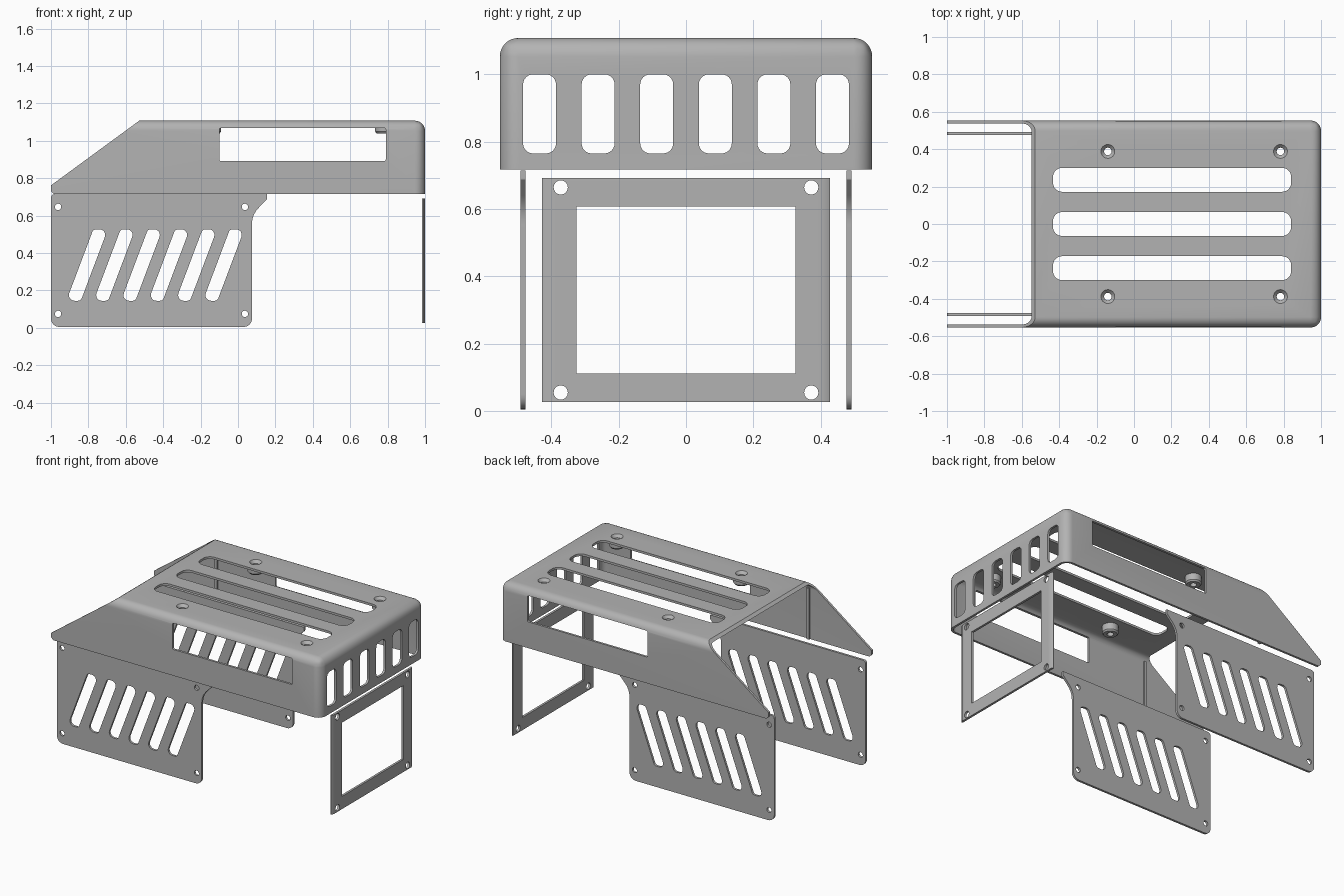
import bpy, bmesh, math
from mathutils import Matrix, Vector

old = bpy.data.objects.get("Cube")
if old:
    bpy.data.objects.remove(old, do_unlink=True)

grey = bpy.data.materials.new("metal grey")
grey.use_nodes = True
COLOR = (0.45, 0.45, 0.45, 1)
grey.diffuse_color = COLOR
grey.node_tree.nodes["Principled BSDF"].inputs["Base Color"].default_value = COLOR

T = 0.015            # sheet thickness
TOP, RIM = 1.108, 0.717
HALF = 0.553


def finish(bm, name):
    bmesh.ops.recalc_face_normals(bm, faces=bm.faces)
    mesh = bpy.data.meshes.new(name)
    bm.to_mesh(mesh)
    bm.free()
    ob = bpy.data.objects.new(name, mesh)
    bpy.context.collection.objects.link(ob)
    mesh.materials.append(grey)
    return ob


def rounded(points, radii, steps=6):
    """Round each corner of an outline with an arc."""
    out, n = [], len(points)
    radii = radii if isinstance(radii, (list, tuple)) else [radii] * n
    for i, r in enumerate(radii):
        p = Vector(points[i])
        if r == 0:
            out.append(p)
            continue
        a = (Vector(points[i - 1]) - p).normalized()
        b = (Vector(points[(i + 1) % n]) - p).normalized()
        half = a.angle(b) / 2
        c = p + (a + b).normalized() * r / math.sin(half)
        s = p + a * r / math.tan(half) - c
        e = p + b * r / math.tan(half) - c
        sweep = math.atan2(s.x * e.y - s.y * e.x, s.dot(e))
        for k in range(steps + 1):
            t = sweep * k / steps
            out.append(c + Vector((s.x * math.cos(t) - s.y * math.sin(t),
                                   s.x * math.sin(t) + s.y * math.cos(t))))
    return out


def rect(u0, u1, v0, v1, r=0):
    return rounded([(u0, v0), (u1, v0), (u1, v1), (u0, v1)], r)


def circle(u, v, r, n=32):
    return [(u + r * math.cos(2 * math.pi * k / n),
             v + r * math.sin(2 * math.pi * k / n)) for k in range(n)]


PLACE = {"x": lambda u, v, w: (w, u, v),
         "y": lambda u, v, w: (u, w, v),
         "z": lambda u, v, w: (u, v, w)}


def prism(bm, outline, axis, lo, hi):
    place = PLACE[axis]
    a = [bm.verts.new(place(u, v, lo)) for u, v in outline]
    b = [bm.verts.new(place(u, v, hi)) for u, v in outline]
    bm.faces.new(a)
    bm.faces.new(b[::-1])
    for i in range(len(a)):
        j = (i + 1) % len(a)
        bm.faces.new((a[i], b[i], b[j], a[j]))


def plate(name, outline, axis, lo, hi):
    bm = bmesh.new()
    prism(bm, outline, axis, lo, hi)
    return finish(bm, name)


def cut(ob, cutter):
    cutter.hide_render = True
    mod = ob.modifiers.new("cut", "BOOLEAN")
    mod.operation, mod.solver, mod.object = "DIFFERENCE", "EXACT", cutter
    bpy.context.view_layer.objects.active = ob
    bpy.ops.object.modifier_apply(modifier=mod.name)
    bpy.data.objects.remove(cutter, do_unlink=True)


def cut_outlines(ob, outlines, axis, lo, hi):
    bm = bmesh.new()
    for o in outlines:
        prism(bm, o, axis, lo, hi)
    cut(ob, finish(bm, "cutter"))


def soft_box(name, inset, radius):
    """Long rounded box, later trimmed to the hood shape."""
    bm = bmesh.new()
    h = HALF - inset
    prism(bm, rect(-1.4, 1 - inset, -h, h), "z", 0.4, TOP - inset)
    bmesh.ops.bevel(bm, geom=list(bm.edges), offset=radius, segments=8,
                    profile=0.5, affect="EDGES")
    return finish(bm, name)


# hood: hollow rounded sheet with a sloped open end
hood = soft_box("hood", 0, 0.055)
cut(hood, soft_box("hollow", T, 0.04))
trim = [(-2, 0.2), (1.5, 0.2), (1.5, RIM), (-0.985, RIM), (-1, 0.732),
        (-1, 0.762), (-0.528, TOP), (-0.528, 1.5), (-2, 1.5)]
cut_outlines(hood, [trim], "y", -1, 1)

# hood openings: roof slots, side windows, end vents, screw holes
SCREWS = [(x, y) for x in (-0.14, 0.783) for y in (-0.388, 0.388)]
cut_outlines(hood, [rect(-0.433, 0.84, y - 0.064, y + 0.064, 0.048)
                    for y in (-0.236, 0, 0.236)]
             + [circle(x, y, 0.037) for x, y in SCREWS], "z", 1, 1.3)
cut_outlines(hood, [rect(-0.1, 0.79, 0.893, 1.068, 0.008)], "y", -1, 1)
cut_outlines(hood, [rect(y - 0.049, y + 0.049, 0.765, 1, 0.03)
                    for y in [(k - 2.5) * 0.174 for k in range(6)]], "x", 0.9, 1.2)

# countersunk screw bosses under the roof
BOSS = [(0.037, TOP), (0.02, 1.09), (0.02, 1.04), (0.042, 1.04), (0.05, 1.05), (0.05, 1.095)]
bosses = []
for i, (x, y) in enumerate(SCREWS):
    bm = bmesh.new()
    n = 32
    rings = [[bm.verts.new((px, py, z)) for px, py in circle(x, y, r, n)] for r, z in BOSS]
    for k, ring in enumerate(rings):
        nxt = rings[(k + 1) % len(rings)]
        for j in range(n):
            m = (j + 1) % n
            bm.faces.new((ring[j], ring[m], nxt[m], nxt[j]))
    bosses.append(finish(bm, f"screw_boss_{i + 1}"))

# slim upright ribs inside the hood at the sloped end
ribs = []
for side, s in (("left", 1), ("right", -1)):
    lo, hi = sorted((s * (HALF - T - 0.012), s * (HALF - 0.005)))
    ribs.append(plate(f"hood_rib_{side}", rect(-0.545, -0.525, RIM, 1.06), "y", lo, hi))

# slotted side plates
OUTLINE = rounded([(-1, 0.005), (0.075, 0.005), (0.075, 0.605), (0.155, 0.688),
                   (0.155, 0.715), (-1, 0.715)], [0.045, 0.045, 0.12, 0.008, 0, 0.02])
MID, LEAN, W = 0.336, 0.072, 0.0385
SLOTS = []
for k in range(6):
    x = -0.807 + 0.146 * k
    SLOTS.append(rounded([(x - LEAN - W, 0.145), (x - LEAN + W, 0.145),
                          (x + LEAN + W, 0.527), (x + LEAN - W, 0.527)],
                         [0.03, 0.022, 0.03, 0.022]))
HOLES = [circle(x, z, 0.017) for x in (-0.962, 0.037) for z in (0.075, 0.647)]
sides = []
for side, s in (("left", 1), ("right", -1)):
    lo, hi = sorted((s * 0.477, s * 0.492))
    ob = plate(f"side_plate_{side}", OUTLINE, "y", lo, hi)
    cut_outlines(ob, SLOTS + HOLES, "y", lo - 0.1, hi + 0.1)
    sides.append(ob)

# end frame with chamfered upright edges
frame = plate("end_frame", [(0.985, -0.428), (0.992, -0.428), (1, -0.413),
                            (1, 0.413), (0.992, 0.428), (0.985, 0.428)], "z", 0.027, 0.692)
cut_outlines(frame, [rect(-0.325, 0.325, 0.112, 0.607)]
             + [circle(y, z, 0.021) for y in (-0.372, 0.372) for z in (0.055, 0.664)],
             "x", 0.9, 1.1)

# smooth the rounded parts, keep the sheet edges crisp
bpy.ops.object.select_all(action="DESELECT")
for ob in [hood, frame] + bosses + ribs + sides:
    ob.select_set(True)
bpy.context.view_layer.objects.active = hood
bpy.ops.object.shade_smooth_by_angle(angle=math.radians(30))
